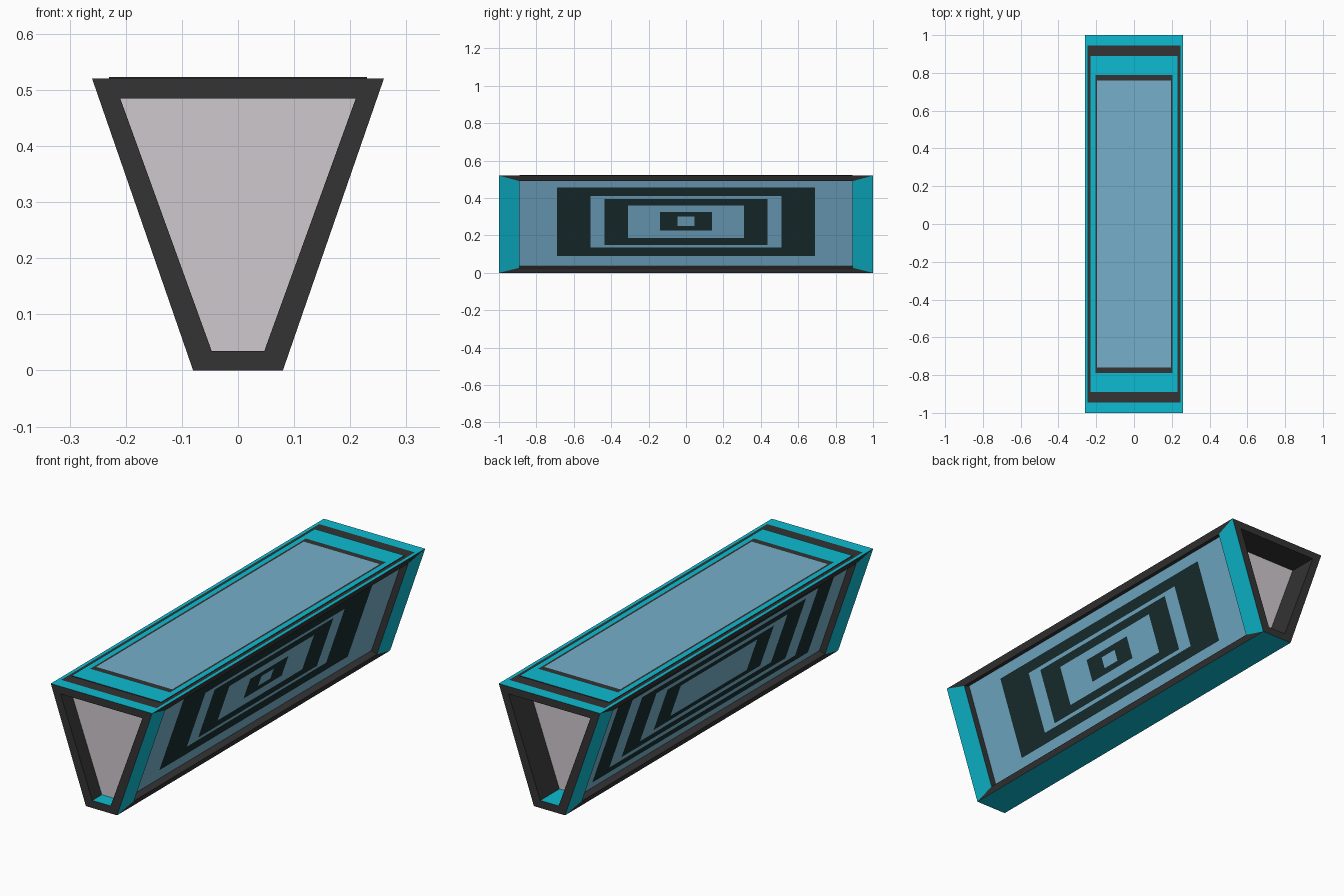
import bpy, math
from mathutils import Vector

if "Cube" in bpy.data.objects:
    bpy.data.objects.remove(bpy.data.objects["Cube"])

H, BOT, TOP = 0.52, 0.08, 0.26
LEN = math.hypot(H, TOP - BOT)
C, S = H / LEN, (TOP - BOT) / LEN


def material(name, rgb):
    m = bpy.data.materials.new(name)
    m.diffuse_color = (*rgb, 1)
    m.use_nodes = True
    m.node_tree.nodes["Principled BSDF"].inputs["Base Color"].default_value = m.diffuse_color
    return m


MATS = {
    "cyan": material("cyan", (0.004, 0.50, 0.64)),
    "dark": material("charcoal", (0.033, 0.033, 0.033)),
    "blue": material("blue_glass", (0.18, 0.43, 0.60)),
    "ring": material("dark_teal", (0.010, 0.028, 0.030)),
    "grey": material("pale_grey", (0.62, 0.58, 0.61)),
}
KEYS = list(MATS)


def nest(name, place, loops, bands, cap):
    """Joins nested four-sided loops (half bottom, half top, v0, v1, depth)."""
    verts, faces, ids = [], [], []
    for hb, ht, v0, v1, d in loops:
        for u, v in ((-hb, v0), (hb, v0), (ht, v1), (-ht, v1)):
            verts.append(place(u, v, d))
    for k, band in enumerate(bands):
        # band colours run bottom, right, top, left
        cols = band.split() if " " in band else [band] * 4
        a = 4 * k
        for i in range(4):
            j = (i + 1) % 4
            faces.append((a + i, a + j, a + 4 + j, a + 4 + i))
            ids.append(KEYS.index(cols[i]))
    if cap:
        a = 4 * (len(loops) - 1)
        faces.append((a, a + 1, a + 2, a + 3))
        ids.append(KEYS.index(cap))
    me = bpy.data.meshes.new(name)
    me.from_pydata(verts, [], faces)
    for m in MATS.values():
        me.materials.append(m)
    for p, i in zip(me.polygons, ids):
        p.material_index = i
    ob = bpy.data.objects.new(name, me)
    bpy.context.collection.objects.link(ob)


def side(sg):
    return lambda u, v, d: Vector((sg * (BOT + (TOP - BOT) * v / H - C * d), sg * u, v + S * d))


def end(sg):
    return lambda u, v, d: Vector((-sg * u, sg * (1 - d), v))


def rect(h, v0, v1, d=0.0):
    return (h, h, v0, v1, d)


# sloping sides: mitred frame, recess, concentric ring panel
DEPTH = 0.03
rings = {
    "right": (1, [(0.69, 0.09, 0.455), (0.51, 0.135, 0.41), (0.435, 0.15, 0.395),
                  (0.31, 0.185, 0.36), (0.14, 0.225, 0.325), (0.045, 0.25, 0.30)]),
    "left": (-1, [(0.79, 0.07, 0.475), (0.68, 0.10, 0.445), (0.60, 0.12, 0.425),
                  (0.48, 0.15, 0.395), (0.39, 0.17, 0.375), (0.28, 0.195, 0.35)]),
}
opening = (0.89, 0.027, 0.49)
for label, (sg, spec) in rings.items():
    nest(label + "_side_frame", side(sg),
         [rect(1, 0, H), rect(*opening), rect(*opening, DEPTH)],
         ["dark cyan dark cyan", "dark"], None)
    shift = S * DEPTH
    loops = [rect(*opening, DEPTH)] + [rect(h, a - shift, b - shift, DEPTH) for h, a, b in spec]
    nest(label + "_ring_panel", side(sg), loops, ["blue", "ring"] * 3, "blue")

# ends: dark frame with a recessed pale screen
for label, sg, depth in (("front", -1, 0.07), ("back", 1, 0.14)):
    hole = (0.047, 0.21, 0.035, 0.485)
    nest(label + "_end_frame", end(sg),
         [(BOT, TOP, 0, H, 0), (*hole, 0), (*hole, depth)],
         ["dark", "cyan dark dark dark"], None)
    nest(label + "_end_screen", end(sg), [(*hole, depth)], [], "grey")

# top: cyan lid, slightly raised centre with inset dark borders
def lid(u, v, d):
    return Vector((u, v, H + d))


nest("top_lid", lid,
     [rect(TOP, -1, 1), rect(0.245, -0.945, 0.945), rect(0.23, -0.89, 0.89),
      rect(0.23, -0.89, 0.89, 0.003), rect(0.205, -0.79, 0.79, 0.003),
      rect(0.195, -0.76, 0.76, 0.003)],
     ["cyan", "dark", "dark", "cyan", "dark"], "blue")

# base plate
nest("base", lambda u, v, d: Vector((u, -v, 0)), [rect(BOT, -1, 1)], [], "cyan")
